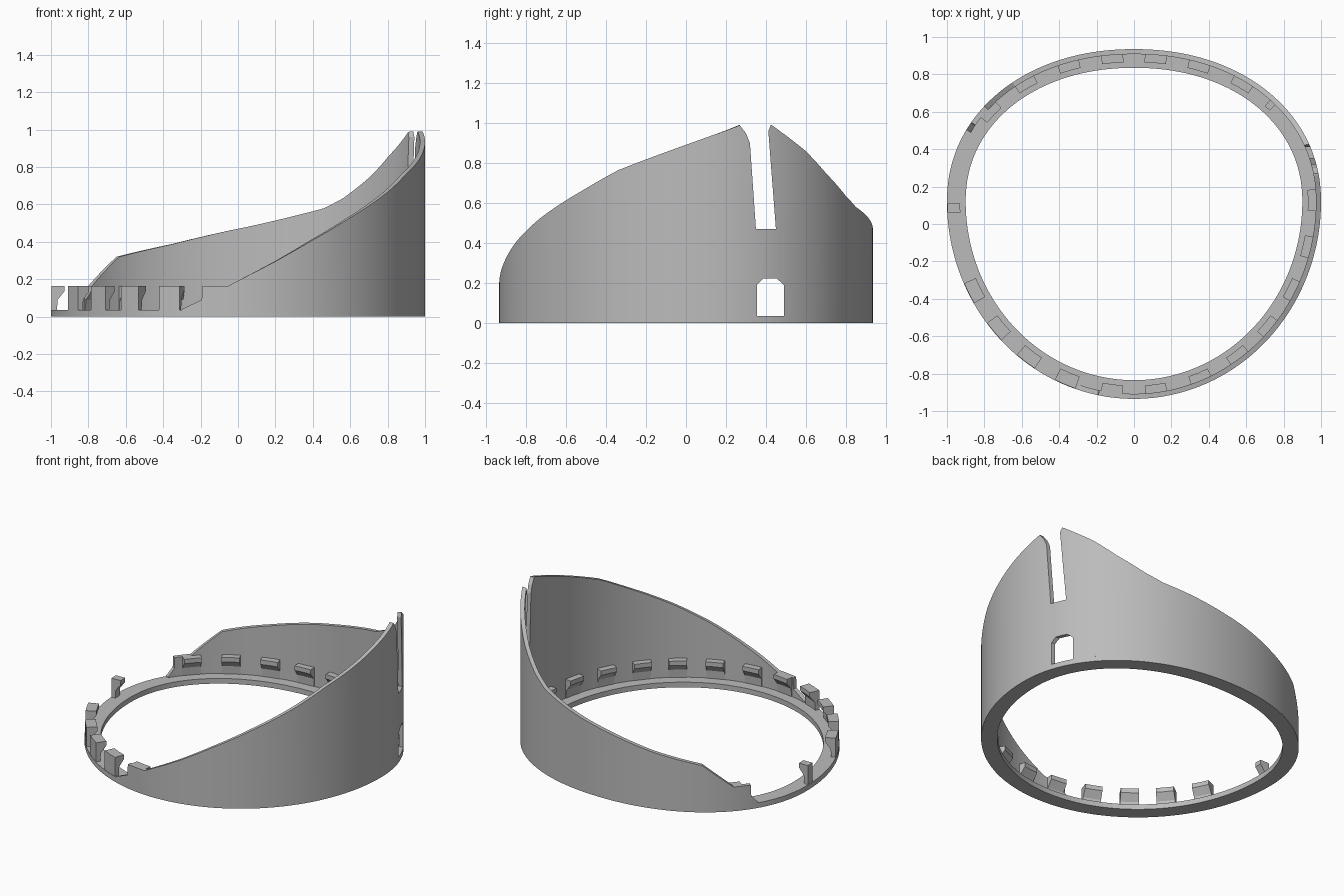
import bpy, bmesh, math
from mathutils import Vector

if "Cube" in bpy.data.objects:
    bpy.data.objects.remove(bpy.data.objects["Cube"], do_unlink=True)

grey = bpy.data.materials.new("plain grey")
grey.use_nodes = True
grey.diffuse_color = (0.5, 0.5, 0.5, 1)
grey.node_tree.nodes["Principled BSDF"].inputs["Base Color"].default_value = (0.5, 0.5, 0.5, 1)

FLOOR, CLIP_TOP, WALL = 0.035, 0.165, 0.027


def outline(deg):
    """Egg-shaped outer contour: long front half, squarer short back half."""
    c, s = math.cos(math.radians(deg)), math.sin(math.radians(deg))
    if s <= 0:
        return Vector((c, 0.12 + 1.055 * s, 0))
    p = 2 / 2.1
    return Vector((math.copysign(abs(c) ** p, c), 0.12 + 0.815 * s ** p, 0))


def inset(deg, offset, z):
    tangent = (outline(deg + 1) - outline(deg - 1)).normalized()
    point = outline(deg) + Vector((-tangent.y, tangent.x, 0)) * offset
    return (point.x, point.y, z)


def finish(name, bm, smooth=True):
    bmesh.ops.recalc_face_normals(bm, faces=bm.faces)
    mesh = bpy.data.meshes.new(name)
    bm.to_mesh(mesh)
    bm.free()
    obj = bpy.data.objects.new(name, mesh)
    bpy.context.collection.objects.link(obj)
    mesh.materials.append(grey)
    if smooth:
        shade(obj)
    return obj


def shade(obj):
    bpy.ops.object.select_all(action="DESELECT")
    obj.select_set(True)
    bpy.context.view_layer.objects.active = obj
    bpy.ops.object.shade_smooth_by_angle(angle=math.radians(25))


def sweep(name, angles, section, closed=False):
    """Sweep a section of (inward offset, height) pairs along the contour."""
    bm = bmesh.new()
    rows = [[bm.verts.new(inset(a, o, z)) for o, z in section(a)] for a in angles]
    pairs = list(zip(rows, rows[1:]))
    if closed:
        pairs.append((rows[-1], rows[0]))
    else:
        bm.faces.new(rows[0])
        bm.faces.new(rows[-1])
    for a, b in pairs:
        for i in range(len(a)):
            j = (i + 1) % len(a)
            bm.faces.new((a[i], a[j], b[j], b[i]))
    return finish(name, bm)


def cutter(name, profile):
    """Prism along x from a side profile of (y, z) points."""
    bm = bmesh.new()
    ends = [[bm.verts.new((x, y, z)) for y, z in profile] for x in (0.7, 1.2)]
    bm.faces.new(ends[0])
    bm.faces.new(ends[1])
    for i in range(len(profile)):
        j = (i + 1) % len(profile)
        bm.faces.new((ends[0][i], ends[0][j], ends[1][j], ends[1][i]))
    obj = finish(name, bm, False)
    obj.hide_render = True
    obj.hide_set(True)
    return obj


# Base ring
sweep("base_ring", range(0, 360, 2),
      lambda a: [(0, 0), (0.1, 0), (0.1, FLOOR), (0, FLOOR)], closed=True)

# Wall with a sloping rim: (angle, height) along the contour
rim = [(-107.5, 0.04), (-101.2, 0.09), (-101, CLIP_TOP), (-93, CLIP_TOP),
       (-78.5, 0.295), (-66.4, 0.41), (-53, 0.53), (-37, 0.665), (-25.8, 0.765),
       (0, 0.935), (9.7, 0.99), (21.2, 0.99), (35, 0.86), (44.4, 0.75),
       (55.8, 0.635), (63, 0.58), (90, 0.47), (110, 0.387), (129.5, 0.32),
       (142.3, CLIP_TOP), (149.8, CLIP_TOP), (150, 0.09), (153, 0.04)]


def rim_height(a):
    for (a0, z0), (a1, z1) in zip(rim, rim[1:]):
        if a <= a1:
            return z0 + (z1 - z0) * (a - a0) / (a1 - a0)
    return rim[-1][1]


angles = sorted({float(k[0]) for k in rim} | {float(a) for a in range(-106, 153, 2)})
wall = sweep("wall", angles, lambda a: [(0, FLOOR), (WALL, FLOOR),
                                        (WALL, rim_height(a)), (0, rim_height(a))])

# Tapered slot and small arched window in the tall side
slot = cutter("slot_cutter", [(0.27, 1.1), (0.27, 0.988), (0.3, 0.95), (0.32, 0.9),
                              (0.35, 0.47), (0.45, 0.47), (0.412, 0.96),
                              (0.425, 0.992), (0.425, 1.1)])
window = cutter("window_cutter", [(0.355, 0.02), (0.49, 0.02), (0.49, 0.19),
                                  (0.455, 0.222), (0.385, 0.222), (0.355, 0.19)])
for tool in (slot, window):
    mod = wall.modifiers.new(tool.name, "BOOLEAN")
    mod.operation = "DIFFERENCE"
    mod.solver = "EXACT"
    mod.object = tool
    bpy.context.view_layer.objects.active = wall
    bpy.ops.object.modifier_apply(modifier=mod.name)
    bpy.data.objects.remove(tool, do_unlink=True)
shade(wall)

# Hooked clips standing on the ring, leaning inward at the top
hook = [(0.002, FLOOR), (0.03, FLOOR), (0.034, 0.09), (0.07, 0.135),
        (0.07, CLIP_TOP), (0.002, CLIP_TOP)]


def clip(name, centre, half_width):
    speed = (outline(centre + 1) - outline(centre - 1)).length / 2
    step = half_width / speed
    sweep(name, [centre - step, centre, centre + step], lambda a: hook)


clip_angles = [-152.2, -138.6, -125.5, -111.7, -97, -83, -68.3, -54.5, -41.4, -27.8,
               -13.8, 0.7, 54.2, 70, 83.8, 96.2, 110, 125.8, 142.3]
for n, a in enumerate(clip_angles):
    clip(f"clip_{n + 1}", a, 0.06)
clip("narrow_clip_right", 182, 0.026)
clip("narrow_clip_left", 41.4, 0.02)
